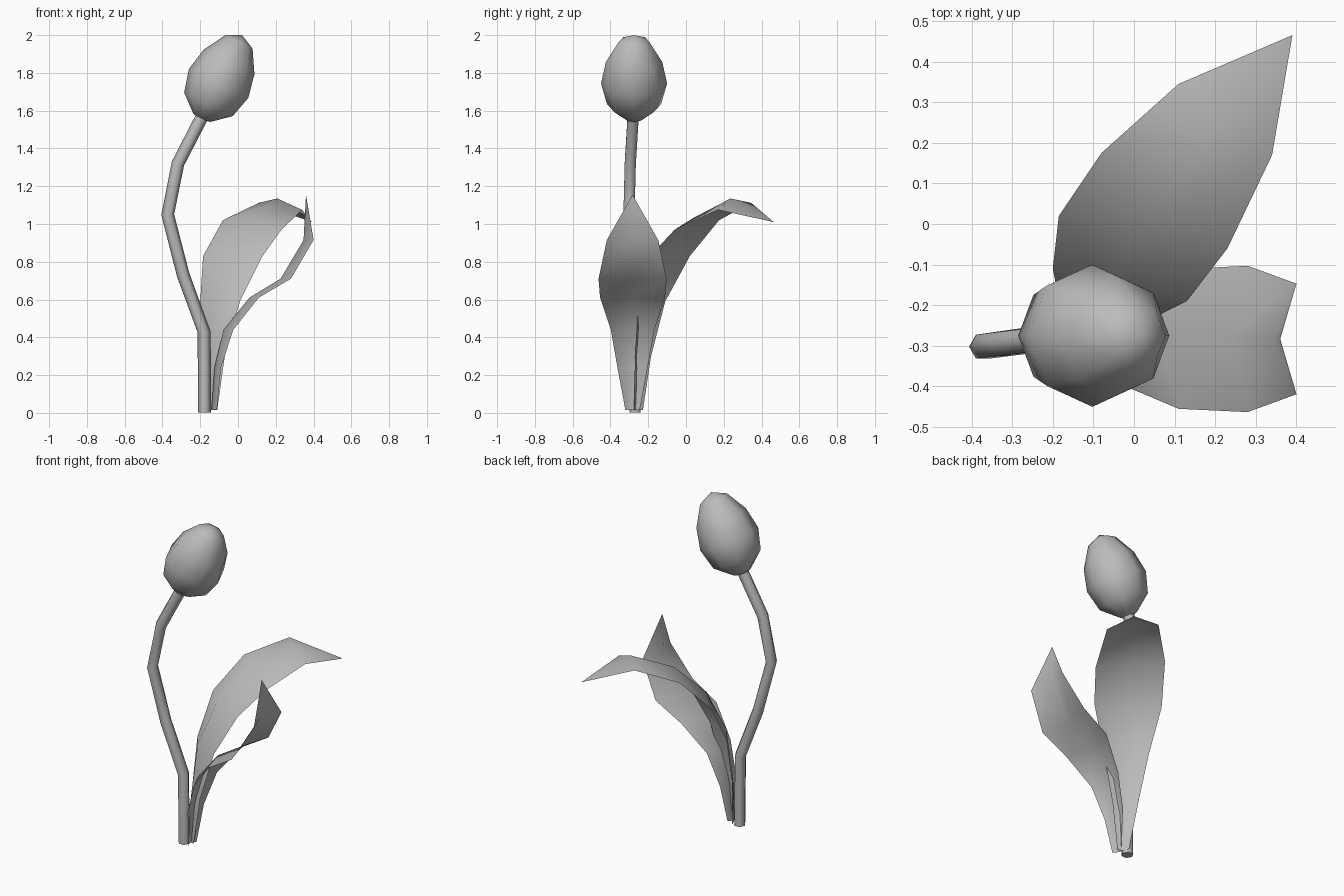
import bpy
import bmesh
from math import atan2, cos, sin, pi, radians
from mathutils import Matrix, Vector

cube = bpy.data.objects.get("Cube")
if cube:
    bpy.data.objects.remove(cube, do_unlink=True)

GREY = (0.5, 0.5, 0.5, 1.0)
mat = bpy.data.materials.new("plain grey")
mat.use_nodes = True
mat.diffuse_color = GREY
bsdf = next(n for n in mat.node_tree.nodes if n.type == 'BSDF_PRINCIPLED')
bsdf.inputs["Base Color"].default_value = GREY


def loft(name, rows, closed, solid=False):
    """Skin consecutive rows of points; a one-point row makes a tip."""
    bm = bmesh.new()
    rows = [[bm.verts.new(p) for p in row] for row in rows]
    for a, b in zip(rows, rows[1:]):
        n = max(len(a), len(b))
        for i in range(n if closed else n - 1):
            j = (i + 1) % n
            quad = [a[i % len(a)], a[j % len(a)], b[j % len(b)], b[i % len(b)]]
            bm.faces.new(list(dict.fromkeys(quad)))
    if solid:
        for end in (rows[0], rows[-1]):
            if len(end) > 2:
                bm.faces.new(end)
        bmesh.ops.recalc_face_normals(bm, faces=bm.faces)
    mesh = bpy.data.meshes.new(name)
    bm.to_mesh(mesh)
    bm.free()
    mesh.materials.append(mat)
    obj = bpy.data.objects.new(name, mesh)
    bpy.context.collection.objects.link(obj)
    bpy.ops.object.select_all(action='DESELECT')
    obj.select_set(True)
    bpy.context.view_layer.objects.active = obj
    bpy.ops.object.shade_smooth_by_angle(angle=radians(62))
    return obj


def ring(center, radius, tilt, sides):
    """Circle of points around a center, leaning toward +x by tilt."""
    if radius == 0:
        return [Vector(center)]
    lean = Matrix.Rotation(tilt, 3, 'Y')
    angles = [2 * pi * i / sides for i in range(sides)]
    return [Vector(center) + lean @ Vector((radius * cos(a), radius * sin(a), 0))
            for a in angles]


# Stem: six-sided bent tube
path = [Vector(p) for p in [(-0.178, -0.27, 0.003), (-0.18, -0.275, 0.43),
                            (-0.29, -0.29, 0.73), (-0.372, -0.302, 1.05),
                            (-0.318, -0.295, 1.32), (-0.192, -0.28, 1.565)]]
rings = []
for i, p in enumerate(path):
    d = path[min(i + 1, len(path) - 1)] - path[max(i - 1, 0)]
    rings.append(ring(p, 0.034, atan2(d.x, d.z) if i else 0.0, 6))
loft("stem", rings, True, True)

# Flower bud: egg profile (distance along axis, radius) leaning over
tilt = radians(26)
base = Vector((-0.196, -0.275, 1.553))
axis = Vector((sin(tilt), 0, cos(tilt)))
profile = [(0, 0), (0.01, 0.05), (0.09, 0.143), (0.213, 0.175),
           (0.34, 0.149), (0.457, 0.081), (0.497, 0)]
loft("flower_bud", [ring(base + axis * s, r, tilt, 8) for s, r in profile], True, True)

# Side leaf: symmetric, rows of (midrib x, edge x, half width, height)
MID_Y = -0.283
side_rows = [(-0.14, -0.112, 0.038, 0.015), (-0.125, -0.09, 0.08, 0.24),
             (-0.077, -0.025, 0.115, 0.44), (0.06, 0.11, 0.172, 0.61),
             (0.225, 0.28, 0.18, 0.71), (0.347, 0.4, 0.136, 0.915)]
rows = [[(e, MID_Y - w, z), (m, MID_Y, z), (e, MID_Y + w, z)]
        for m, e, w, z in side_rows]
loft("side_leaf", rows + [[(0.36, MID_Y, 1.155)]], False)

# Back leaf: arching outward, rows of (left edge, midrib, right edge)
back_rows = [
    [(-0.155, -0.228, 0.015), (-0.145, -0.262, 0.015), (-0.11, -0.275, 0.015)],
    [(-0.185, -0.185, 0.3), (-0.145, -0.25, 0.3), (-0.07, -0.27, 0.3)],
    [(-0.2, -0.11, 0.59), (-0.125, -0.215, 0.6), (0.01, -0.25, 0.59)],
    [(-0.185, 0.02, 0.83), (-0.06, -0.115, 0.85), (0.13, -0.19, 0.83)],
    [(-0.08, 0.175, 1.02), (0.055, 0.035, 1.03), (0.23, -0.06, 0.97)],
    [(0.11, 0.345, 1.112), (0.208, 0.235, 1.135), (0.34, 0.17, 1.075)],
    [(0.39, 0.465, 1.01)],
]
loft("back_leaf", back_rows, False)
